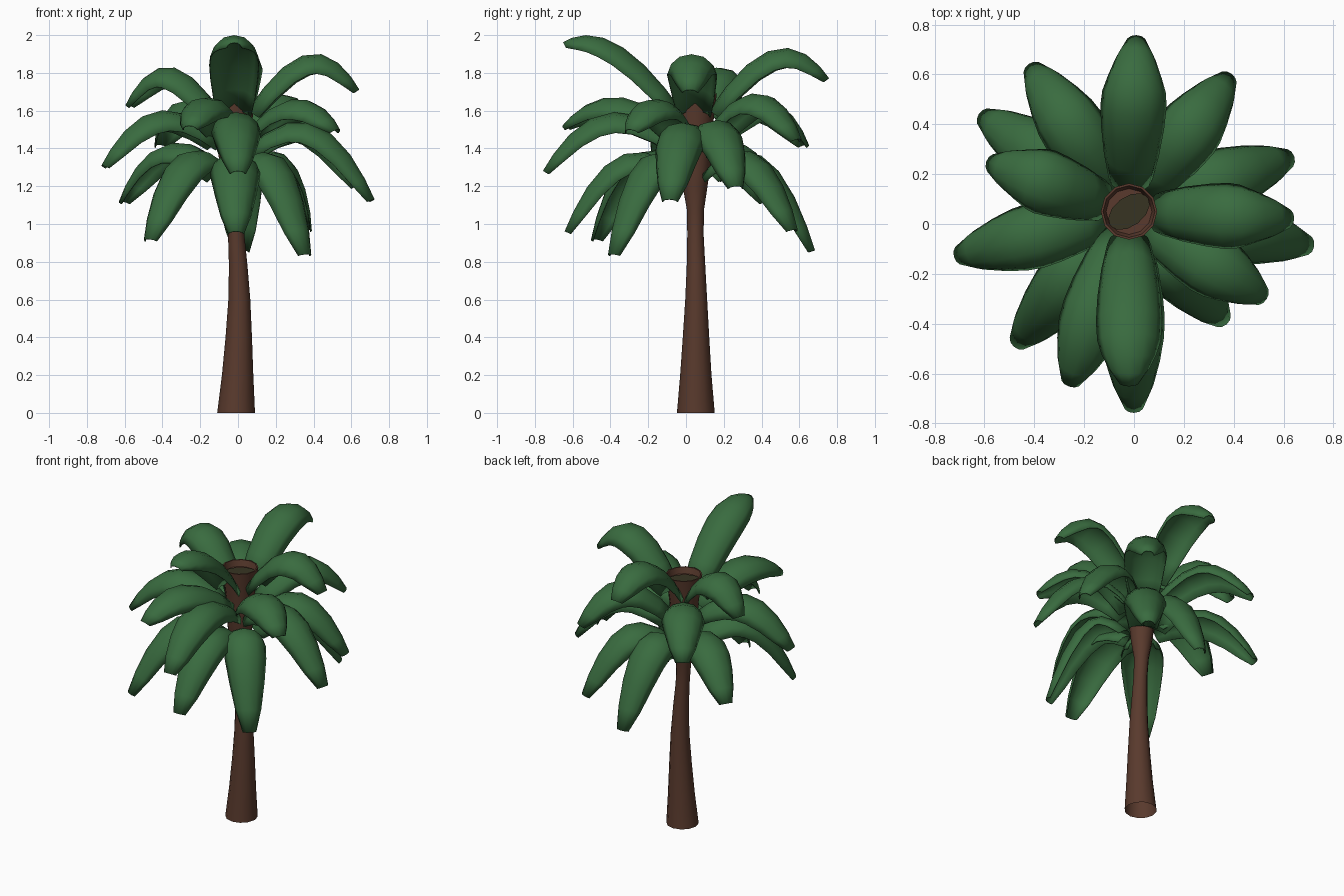
import bpy, bmesh, math
from mathutils import Vector

if "Cube" in bpy.data.objects:
    bpy.data.objects.remove(bpy.data.objects["Cube"])


def material(name, rgb):
    m = bpy.data.materials.new(name)
    m.diffuse_color = (*rgb, 1)
    m.use_nodes = True
    m.node_tree.nodes["Principled BSDF"].inputs["Base Color"].default_value = m.diffuse_color
    return m


LEAF = material("leaf_green", (0.041, 0.148, 0.05))
BARK = material("bark_brown", (0.1, 0.042, 0.026))
HEART = material("dark_olive", (0.038, 0.034, 0.016))


def finish(name, bm, mat, angle=50):
    bmesh.ops.recalc_face_normals(bm, faces=bm.faces)
    me = bpy.data.meshes.new(name)
    bm.to_mesh(me)
    bm.free()
    me.materials.append(mat)
    ob = bpy.data.objects.new(name, me)
    bpy.context.collection.objects.link(ob)
    bpy.ops.object.select_all(action='DESELECT')
    ob.select_set(True)
    bpy.context.view_layer.objects.active = ob
    bpy.ops.object.shade_smooth_by_angle(angle=math.radians(angle))
    return ob


# Trunk: bent, flared, opening into a shallow cup at the crown, open underneath
SIDES = 12
rings = [(0, -.01, .052, .1), (.2, -.002, .052, .083), (.4, .004, .053, .07),
         (.6, .007, .054, .058), (.78, .001, .053, .049),
         (.95, -.01, .05, .043), (1.08, -.017, .05, .046), (1.2, -.02, .048, .066),
         (1.32, -.02, .05, .08), (1.5, -.02, .05, .09), (1.69, -.02, .05, .113),
         (1.69, -.02, .05, .104), (1.65, -.02, .05, .092)]
bm = bmesh.new()
loops = []
for z, cx, cy, r in rings:
    loops.append([bm.verts.new((cx + r * math.cos(2 * math.pi * i / SIDES),
                                cy + r * math.sin(2 * math.pi * i / SIDES), z))
                  for i in range(SIDES)])
for a, b in zip(loops, loops[1:]):
    for i in range(SIDES):
        j = (i + 1) % SIDES
        bm.faces.new((a[i], a[j], b[j], b[i]))
bm.faces.new(loops[-1])
finish("trunk", bm, BARK)

# Dark heart on the cup floor, a diagonal blob
bm = bmesh.new()
bmesh.ops.create_cone(bm, cap_ends=True, segments=12, radius1=.095, radius2=.095, depth=.008)
for v in bm.verts:
    v.co.y *= .62
    c, s = math.cos(.65), math.sin(.65)
    v.co = Vector((v.co.x * c - v.co.y * s - .02, v.co.x * s + v.co.y * c + .05, v.co.z + 1.655))
finish("crown_heart", bm, HEART)

# Fronds: arched strips with a deep, rounded cross-section
PROFILE = [(0, .085), (.12, .108), (.28, .124), (.45, .13), (.62, .125),
           (.78, .106), (.91, .078), (1, .04)]      # position along, half width
CROSS = [(-1, .82), (-.85, .42), (-.5, .11), (0, 0), (.5, .11), (.85, .42), (1, .82)]  # across, drop


def bez(a, b, c, t):
    return (1 - t) ** 2 * a + 2 * t * (1 - t) * b + t * t * c


def frond(name, tip, z0, peak):
    hub = Vector((-.02, .05, 0))
    flat = Vector((tip[0], tip[1], 0)) - hub
    length = flat.length
    out = flat.normalized()
    side = Vector((-out.y, out.x, 0))
    rise = peak - z0
    zc = z0 + rise + math.sqrt(rise * rise + rise * (z0 - tip[2]))
    r0, rc = .075, .075 + (length - .075) * .58

    def point(t):
        return hub + out * bez(r0, rc, length, t) + Vector((0, 0, bez(z0, zc, tip[2], t)))

    bm = bmesh.new()
    rows = []
    for t, w in PROFILE:
        tangent = (point(t + .01) - point(t - .01)).normalized()
        normal = tangent.cross(side).normalized()
        if normal.dot(Vector((0, 0, 1))) < 0:
            normal.negate()
        rows.append([bm.verts.new(point(t) + side * (u * w) - normal * (d * w))
                     for u, d in CROSS])
    for a, b in zip(rows, rows[1:]):
        for i in range(len(CROSS) - 1):
            bm.faces.new((a[i], b[i], b[i + 1], a[i + 1]))
    ob = finish(name, bm, LEAF)
    mod = ob.modifiers.new("thickness", 'SOLIDIFY')
    mod.thickness = .006
    mod.offset = 0


# tip position, base height, peak height, per tier
upper = [((.01, .755, 1.77), 1.6, 1.93), ((.64, .02, 1.71), 1.6, 1.9),
         ((-.02, -.65, 1.96), 1.6, 1.997), ((-.59, .25, 1.63), 1.58, 1.83)]
middle = [((.39, .6, 1.45), 1.45, 1.69), ((.64, .27, 1.2), 1.4, 1.55),
          ((.72, -.09, 1.13), 1.4, 1.54), ((.53, -.3, 1.5), 1.46, 1.66),
          ((.0, -.755, 1.28), 1.42, 1.59), ((-.26, -.65, 1.52), 1.48, 1.67),
          ((-.72, -.13, 1.31), 1.44, 1.6), ((-.42, .64, 1.42), 1.45, 1.66)]
lower = [((.37, -.4, .84), 1.27, 1.38), ((-.48, -.49, .92), 1.27, 1.39),
         ((-.62, .44, 1.12), 1.3, 1.43), ((-.01, -.64, .96), 1.27, 1.38),
         ((.37, .58, .97), 1.27, 1.39), ((.02, .68, .86), 1.27, 1.38)]
for tier, fronds in (("upper", upper), ("middle", middle), ("lower", lower)):
    for n, args in enumerate(fronds, 1):
        frond(f"{tier}_frond_{n}", *args)
